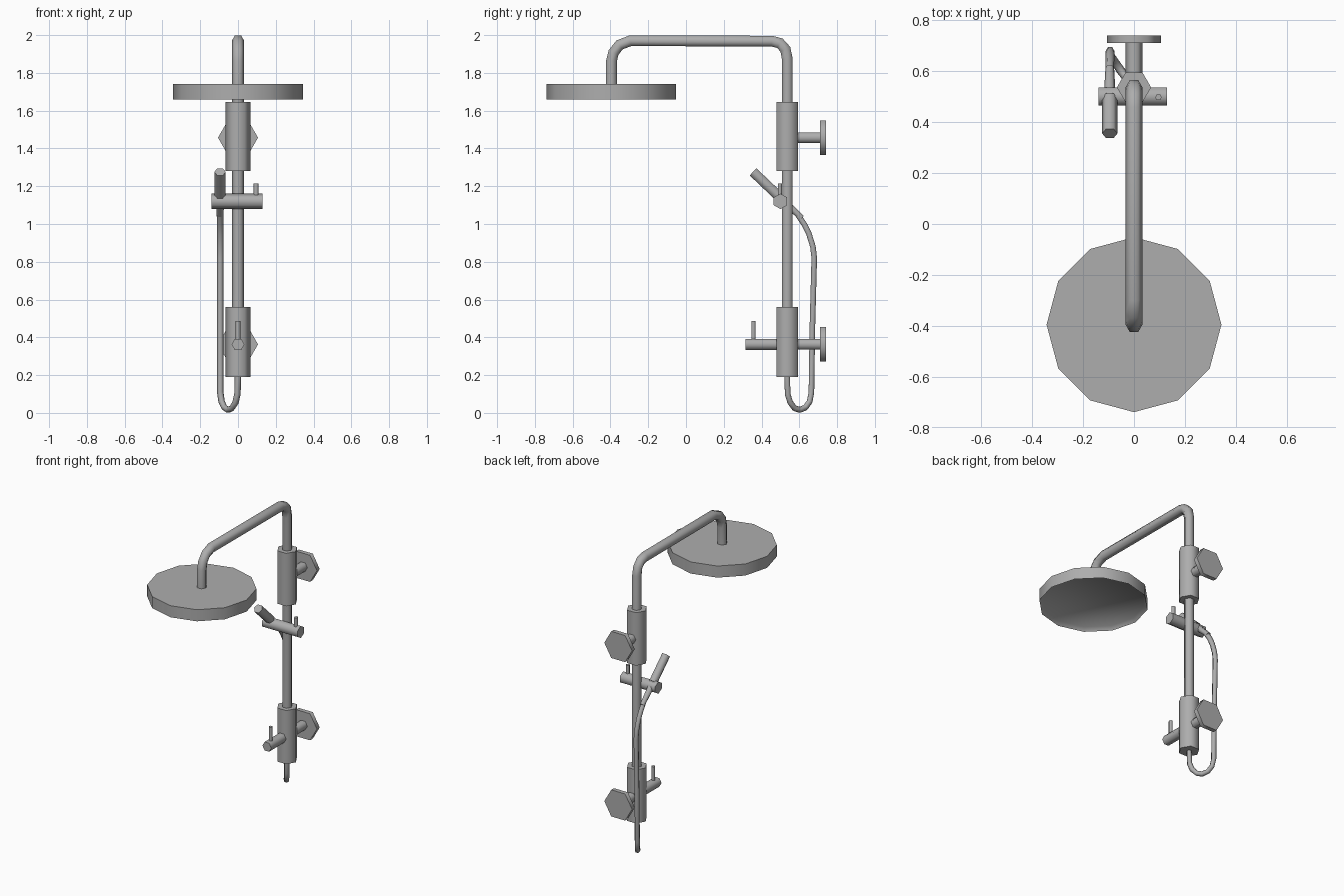
import bpy, bmesh, math
from mathutils import Vector

if "Cube" in bpy.data.objects:
    bpy.data.objects.remove(bpy.data.objects["Cube"])

metal = bpy.data.materials.new("brushed_grey_metal")
metal.diffuse_color = (0.42, 0.42, 0.42, 1)
metal.use_nodes = True
metal.node_tree.nodes["Principled BSDF"].inputs["Base Color"].default_value = metal.diffuse_color


def finish(bm, name):
    """Smooth the rounded sides, keep the cap edges sharp, and link the object."""
    bmesh.ops.recalc_face_normals(bm, faces=bm.faces)
    for f in bm.faces:
        f.smooth = True
    for e in bm.edges:
        e.smooth = e.calc_face_angle(0) < math.radians(65)
    me = bpy.data.meshes.new(name)
    bm.to_mesh(me)
    bm.free()
    me.materials.append(metal)
    ob = bpy.data.objects.new(name, me)
    bpy.context.collection.objects.link(ob)
    return ob


def sweep(points, radii, sides=6):
    """Capped tube along a path; corners point along x (along z for x-wise tubes)."""
    pts = [Vector(p) for p in points]
    if not isinstance(radii, (list, tuple)):
        radii = [radii] * len(pts)
    bm = bmesh.new()
    rings = []
    for i, p in enumerate(pts):
        a, b = pts[max(i - 1, 0)], pts[min(i + 1, len(pts) - 1)]
        t = Vector()
        if a != p:
            t += (p - a).normalized()
        if b != p:
            t += (b - p).normalized()
        t.normalize()
        ref = Vector((0, 0, 1)) if abs(t.x) > 0.95 else Vector((1, 0, 0))
        u = (ref - t * ref.dot(t)).normalized()
        v = t.cross(u)
        rings.append([bm.verts.new(p + radii[i] * (u * math.cos(k * math.tau / sides)
                                                   + v * math.sin(k * math.tau / sides)))
                      for k in range(sides)])
    for r, s in zip(rings, rings[1:]):
        for k in range(sides):
            n = (k + 1) % sides
            bm.faces.new((r[k], r[n], s[n], s[k]))
    bm.faces.new(rings[0][::-1])
    bm.faces.new(rings[-1])
    return bm


def tube(name, points, radii, sides=6):
    return finish(sweep(points, radii, sides), name)


PY = 0.536   # y of the riser pipe
HX = -0.095  # x of the hand shower and hose

# Overhead shower head with a recessed underside
bm = sweep([(0, -0.395, 1.74), (0, -0.395, 1.66)], 0.343, 12)
bmesh.ops.recalc_face_normals(bm, faces=bm.faces)
under = [f for f in bm.faces if f.normal.z < -0.9]
bmesh.ops.inset_region(bm, faces=under, thickness=0.018, depth=-0.025)
finish(bm, "shower_head")

# Riser pipe and overhead arm in one bent tube
tube("riser_and_arm", [(0, -0.395, 1.72), (0, -0.395, 1.86), (0, -0.384, 1.907),
                       (0, -0.352, 1.948), (0, -0.295, 1.970), (0, 0.455, 1.968),
                       (0, 0.497, 1.957), (0, 0.526, 1.925), (0, PY, 1.875),
                       (0, PY, 0.5)], 0.033)

# Bodies with their wall stubs and flanges
for label, z0, z1, zc in (("upper", 1.28, 1.645, 1.457), ("lower", 0.19, 0.56, 0.363)):
    tube(label + "_body", [(0, PY, z0), (0, PY, z1)], 0.067)
    tube(label + "_wall_stub", [(0, 0.56, zc), (0, 0.72, zc)], 0.033)
    tube(label + "_wall_flange", [(0, 0.71, zc), (0, 0.74, zc)], 0.106)

# Mixer handle with lever
tube("mixer_handle", [(0, 0.315, 0.363), (0, 0.50, 0.363)], 0.034)
tube("mixer_lever", [(0, 0.357, 0.37), (0, 0.357, 0.487)], 0.013)

# Slider bar with lever
tube("slider_bar", [(-0.14, 0.5, 1.12), (0.13, 0.5, 1.12)], 0.041)
tube("slider_lever", [(0.096, 0.497, 1.13), (0.096, 0.497, 1.215)], 0.013)

# Hand shower: wide wand and tapered handle
tube("hand_shower", [(HX, 0.355, 1.276), (HX, 0.495, 1.143)], 0.03)
tube("hand_shower_handle", [(HX, 0.49, 1.148), (HX, 0.613, 1.031)], [0.024, 0.017])

# Flexible hose
tube("hose", [(0, PY, 0.2), (-0.003, 0.538, 0.10), (-0.013, 0.552, 0.055),
              (-0.032, 0.575, 0.025), (-0.052, 0.602, 0.016), (-0.072, 0.632, 0.028),
              (-0.087, 0.655, 0.06), (-0.094, 0.664, 0.11), (-0.094, 0.669, 0.45),
              (-0.094, 0.679, 0.82), (-0.094, 0.672, 0.88), (-0.094, 0.650, 0.95),
              (HX, 0.625, 1.00), (HX, 0.595, 1.045)], 0.017)
